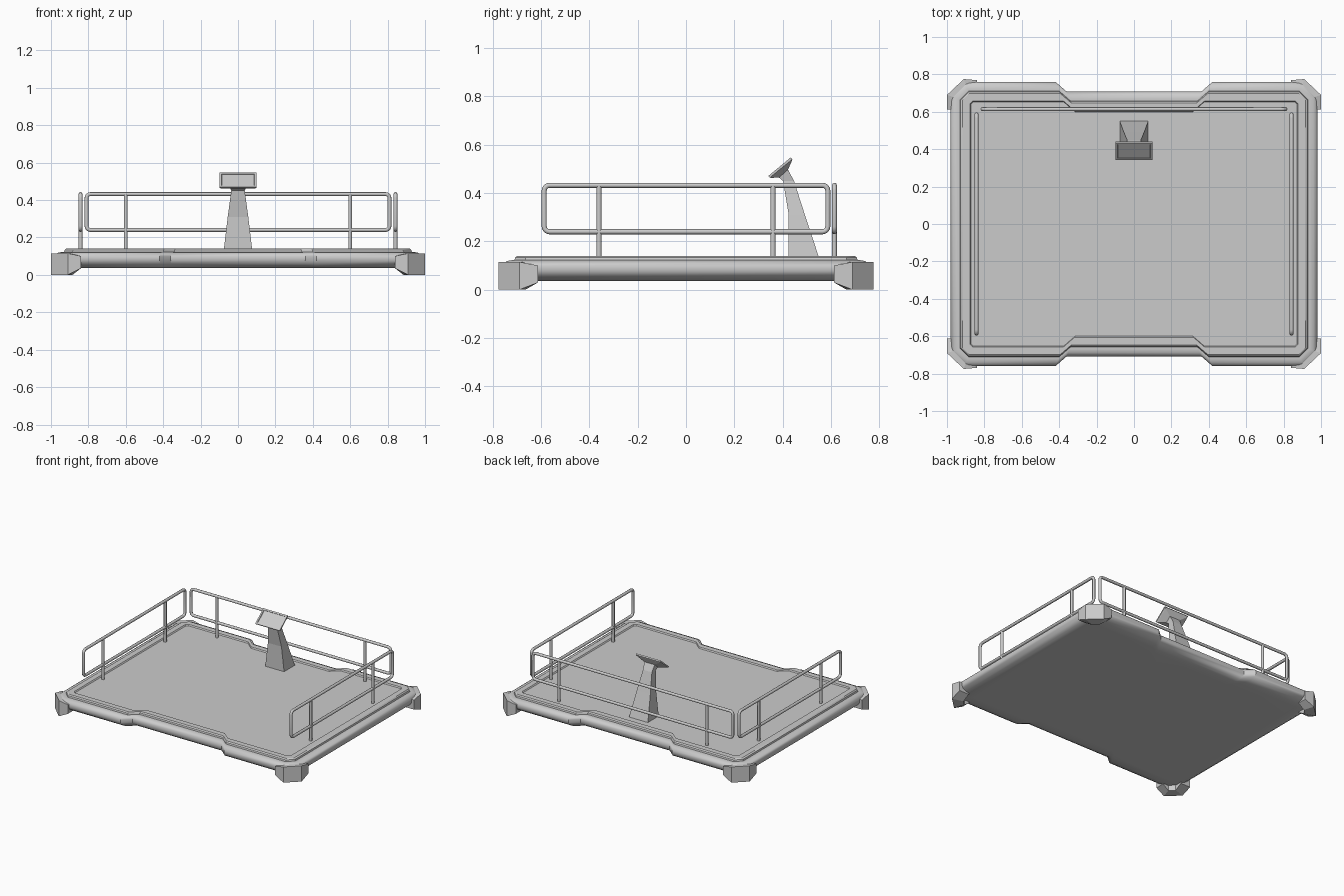
import bpy, bmesh, math

if "Cube" in bpy.data.objects:
    bpy.data.objects.remove(bpy.data.objects["Cube"])


def loft(name, rings, smooth=None):
    """Skin a stack of equal-length closed rings and cap both ends."""
    bm = bmesh.new()
    loops = [[bm.verts.new(p) for p in ring] for ring in rings]
    n = len(loops[0])
    for a, b in zip(loops, loops[1:]):
        for i in range(n):
            j = (i + 1) % n
            bm.faces.new((a[i], a[j], b[j], b[i]))
    bm.faces.new(loops[0][::-1])
    bm.faces.new(loops[-1])
    bmesh.ops.recalc_face_normals(bm, faces=bm.faces)
    me = bpy.data.meshes.new(name)
    bm.to_mesh(me)
    bm.free()
    ob = bpy.data.objects.new(name, me)
    bpy.context.collection.objects.link(ob)
    if smooth:
        bpy.ops.object.select_all(action='DESELECT')
        bpy.context.view_layer.objects.active = ob
        ob.select_set(True)
        bpy.ops.object.shade_smooth_by_angle(angle=math.radians(smooth))
    return ob


def outline(d, z):
    """Platform outline inset by d: chamfered corners, notched front and back."""
    k = 0.414 * d
    q = [(0.98 - d, 0.685 - k), (0.905 - k, 0.76 - d),
         (0.42 - k, 0.76 - d), (0.36 - k, 0.708 - d)]
    pts = q + [(-x, y) for x, y in q[::-1]]
    pts += [(-x, -y) for x, y in pts]
    return [(x, y, z) for x, y in pts]


# Platform: rounded hull, stepped rim and slightly sunken deck
profile = [(0.12, 0.036), (0.07, 0.037), (0.035, 0.044), (0.01, 0.06), (0, 0.078),
           (0, 0.098), (0.006, 0.11), (0.02, 0.119), (0.038, 0.122), (0.05, 0.122),
           (0.053, 0.133), (0.062, 0.14), (0.102, 0.14), (0.108, 0.132)]
loft("platform", [outline(d, z) for d, z in profile], 35)

# Corner bumpers: outer point, inner point, low z, high z
sections = [((0.84, 0.769), (0.84, 0.70), 0.035, 0.100),
            ((0.91, 0.775), (0.885, 0.70), 0.0, 0.115),
            ((1.0, 0.69), (0.92, 0.665), 0.0, 0.115),
            ((1.0, 0.612), (0.92, 0.612), 0.03, 0.100)]
for sx, xn in ((1, "right"), (-1, "left")):
    for sy, yn in ((1, "back"), (-1, "front")):
        rings = [[(sx * p[0], sy * p[1], z) for p, z in
                  ((o, lo), (o, hi), (i, hi), (i, lo))] for o, i, lo, hi in sections]
        loft(f"bumper_{yn}_{xn}", rings)


def railing(name, half, posts, place):
    """Rounded tube frame with posts; place maps (along, z) to a 3D point."""
    cu = bpy.data.curves.new(name, 'CURVE')
    cu.dimensions = '3D'
    cu.bevel_depth = 0.0105
    cu.bevel_resolution = 2
    cu.use_fill_caps = True
    r, lo, hi = 0.022, 0.24, 0.432
    frame = []
    for cx, cz, start in ((half - r, hi - r, 0), (r - half, hi - r, 90),
                          (r - half, lo + r, 180), (half - r, lo + r, 270)):
        for s in range(5):
            a = math.radians(start + s * 22.5)
            frame.append((cx + r * math.cos(a), cz + r * math.sin(a)))
    paths = [(frame, True)] + [([(p, 0.125), (p, hi)], False) for p in posts]
    for pts, cyclic in paths:
        sp = cu.splines.new('POLY')
        sp.points.add(len(pts) - 1)
        for sp_pt, (u, z) in zip(sp.points, pts):
            sp_pt.co = (*place(u, z), 1)
        sp.use_cyclic_u = cyclic
        sp.use_smooth = True
    ob = bpy.data.objects.new(name, cu)
    bpy.context.collection.objects.link(ob)
    bpy.ops.object.select_all(action='DESELECT')
    bpy.context.view_layer.objects.active = ob
    ob.select_set(True)
    bpy.ops.object.convert(target='MESH')


# Railings on the back and both sides
railing("back_railing", 0.81, (-0.6, 0.6), lambda u, z: (u, 0.614, z))
for s, n in ((1, "right"), (-1, "left")):
    railing(f"{n}_railing", 0.587, (-0.36, 0.36), lambda u, z, s=s: (s * 0.842, u, z))

# Control console: tapered post flaring into a tilted framed panel
# each section: front y, front z, back y, back z, half width
console = [(0.425, 0.125, 0.553, 0.125, 0.077), (0.425, 0.31, 0.492, 0.31, 0.055),
           (0.402, 0.45, 0.447, 0.45, 0.036), (0.385, 0.464, 0.422, 0.497, 0.042),
           (0.352, 0.463, 0.438, 0.533, 0.093), (0.347, 0.464, 0.440, 0.540, 0.099),
           (0.341, 0.471, 0.434, 0.548, 0.099), (0.350, 0.4785, 0.425, 0.5405, 0.088),
           (0.353, 0.475, 0.428, 0.537, 0.086)]
loft("control_console", [[(-w, y0, z0), (w, y0, z0), (w, y1, z1), (-w, y1, z1)]
                         for y0, z0, y1, z1, w in console])
